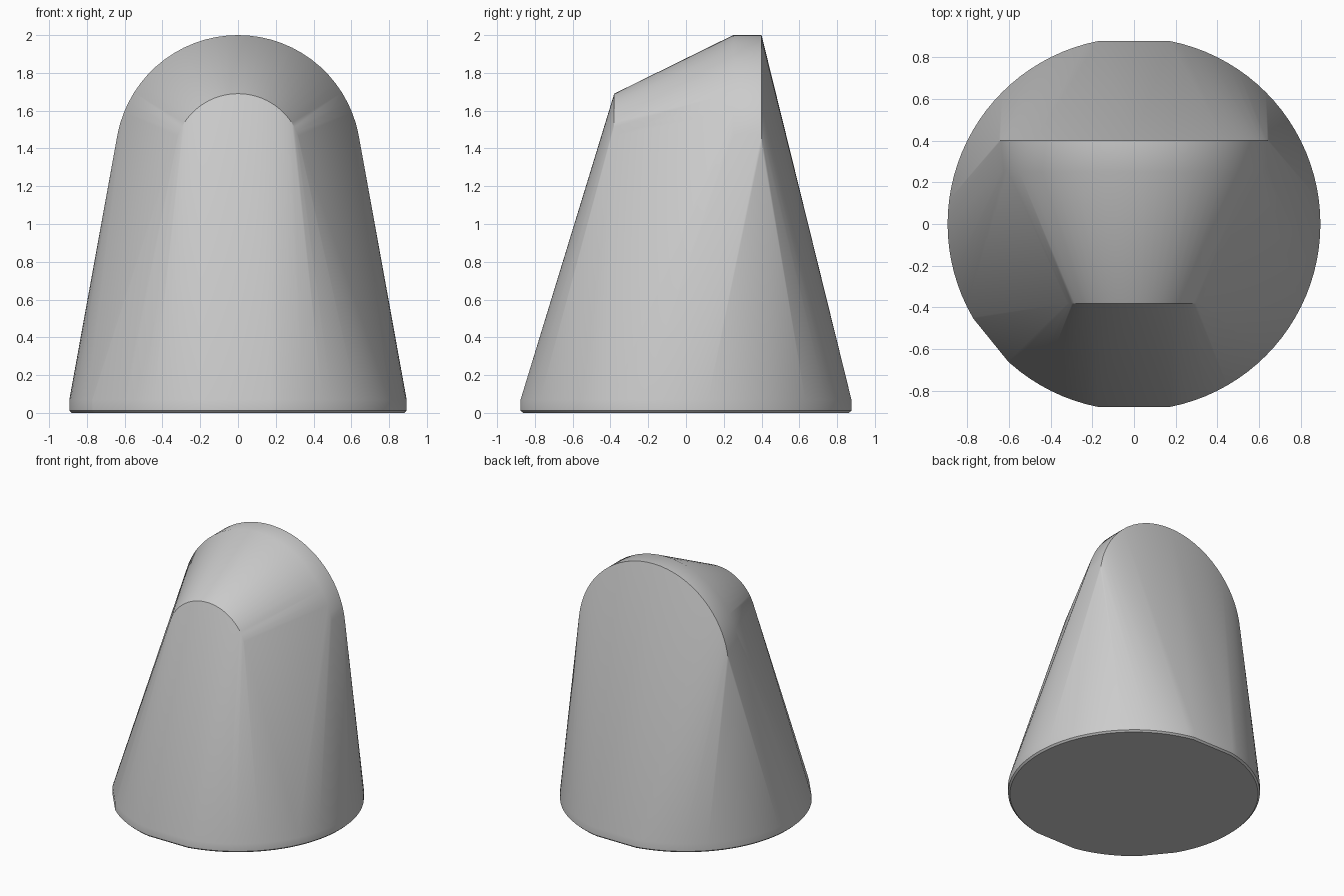
import bpy, bmesh
from math import sin, cos, radians

cube = bpy.data.objects.get("Cube")
if cube:
    bpy.data.objects.remove(cube, do_unlink=True)

# One plain grey for the whole body
grey = bpy.data.materials.new("plain grey")
grey.use_nodes = True
colour = (0.6, 0.6, 0.6, 1)
grey.diffuse_color = colour
grey.node_tree.nodes["Principled BSDF"].inputs["Base Color"].default_value = colour


def arch(radius, y, start, steps=32):
    """Upright arc whose two ends sit at the start angle."""
    angles = [radians(start + (180 - 2 * start) * i / steps) for i in range(steps + 1)]
    return [(radius * cos(a), y, 1.35 + radius * sin(a)) for a in angles]


def disc(radius, z, steps=96):
    """Round base outline with its flattened front, back and front right."""
    flats = ((78.75, 101.25), (210.5, 227.5), (258.75, 281.25))
    angles = {360 * i / steps for i in range(steps)}
    angles = {a for a in angles if not any(lo < a < hi for lo, hi in flats)}
    angles.update(a for flat in flats for a in flat)
    return [(radius * cos(radians(a)), radius * sin(radians(a)), z) for a in sorted(angles)]


# Body: base disc drawn up into a small front arch and a large back arch
points = disc(0.88, 0) + disc(0.893, 0.012) + disc(0.893, 0.07)
points += arch(0.34, -0.38, 20)
points += arch(0.65, 0.25, 6) + arch(0.65, 0.4, 6)

bm = bmesh.new()
for p in points:
    bm.verts.new(p)
hull = bmesh.ops.convex_hull(bm, input=bm.verts[:])
inside = [v for v in bm.verts if not v.link_faces]
bmesh.ops.delete(bm, geom=inside, context='VERTS')
bmesh.ops.dissolve_limit(bm, angle_limit=radians(0.2), verts=bm.verts[:], edges=bm.edges[:])
bmesh.ops.recalc_face_normals(bm, faces=bm.faces[:])

mesh = bpy.data.meshes.new("body")
bm.to_mesh(mesh)
bm.free()
mesh.materials.append(grey)
body = bpy.data.objects.new("body", mesh)
bpy.context.collection.objects.link(body)
bpy.context.view_layer.objects.active = body
body.select_set(True)
bpy.ops.object.shade_smooth_by_angle(angle=radians(30))
